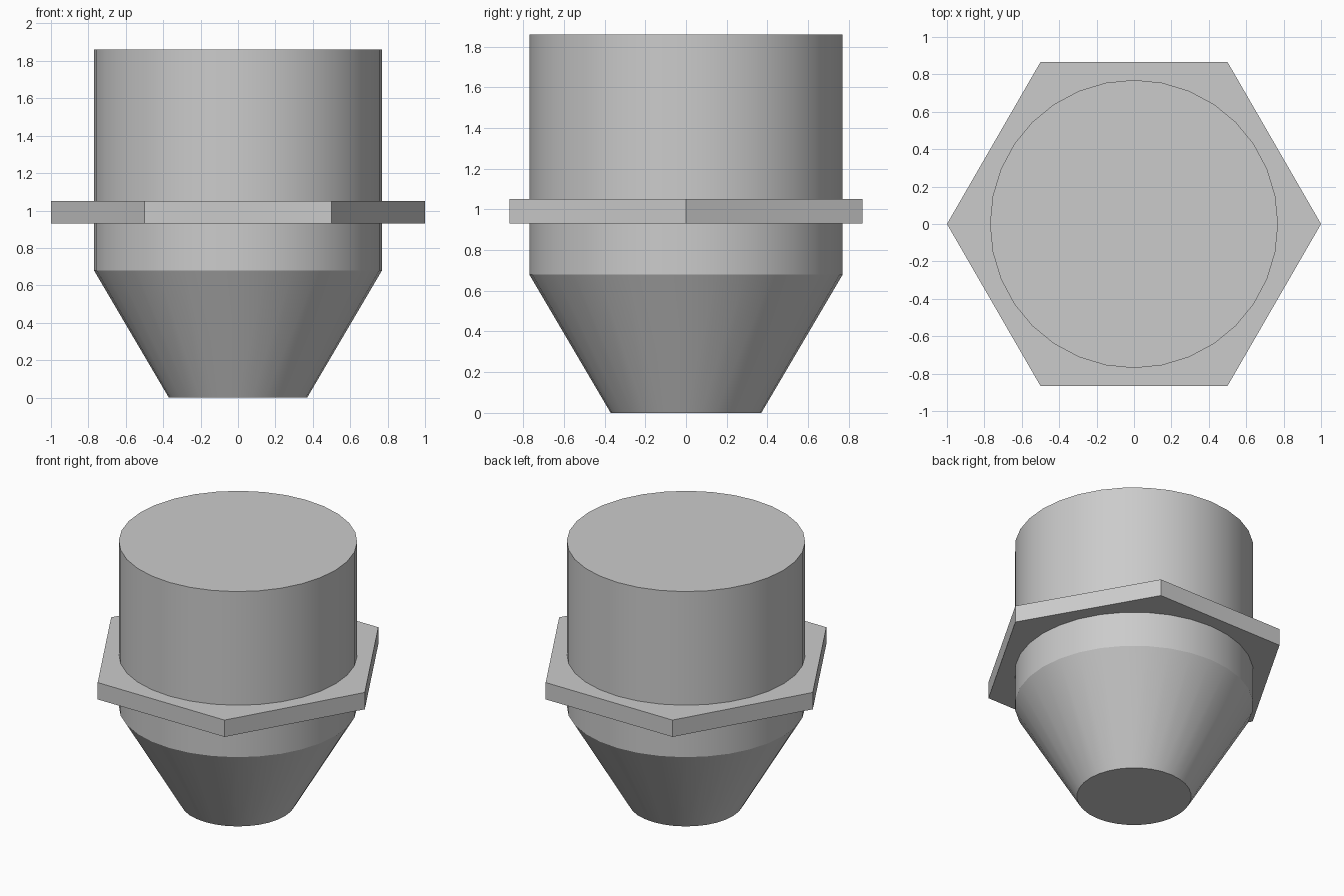
import bpy, bmesh
from math import cos, sin, pi, radians

cube = bpy.data.objects.get("Cube")
if cube:
    bpy.data.objects.remove(cube, do_unlink=True)

GREY = (0.6, 0.6, 0.6, 1.0)
grey = bpy.data.materials.new("plain grey")
grey.use_nodes = True
grey.diffuse_color = GREY
grey.node_tree.nodes["Principled BSDF"].inputs["Base Color"].default_value = GREY


def turned(name, sides, profile, smooth=False):
    """Closed solid from (radius, height) rings, listed bottom to top."""
    bm = bmesh.new()
    rings = [[bm.verts.new((r * cos(2 * pi * i / sides), r * sin(2 * pi * i / sides), z))
              for i in range(sides)] for r, z in profile]
    for low, high in zip(rings, rings[1:]):
        for i in range(sides):
            j = (i + 1) % sides
            bm.faces.new((low[i], low[j], high[j], high[i]))
    bm.faces.new(rings[0][::-1])
    bm.faces.new(rings[-1])
    mesh = bpy.data.meshes.new(name)
    bm.to_mesh(mesh)
    bm.free()
    mesh.materials.append(grey)
    obj = bpy.data.objects.new(name, mesh)
    bpy.context.collection.objects.link(obj)
    if smooth:
        bpy.ops.object.select_all(action="DESELECT")
        obj.select_set(True)
        bpy.context.view_layer.objects.active = obj
        bpy.ops.object.shade_smooth_by_angle(angle=radians(25))
    return obj


# Round body with a tapered lower end
turned("tapered_body", 32, [(0.37, 0), (0.77, 0.68), (0.77, 1.86)], smooth=True)

# Six-sided collar around the body
turned("hexagonal_collar", 6, [(1, 0.93), (1, 1.05)])
